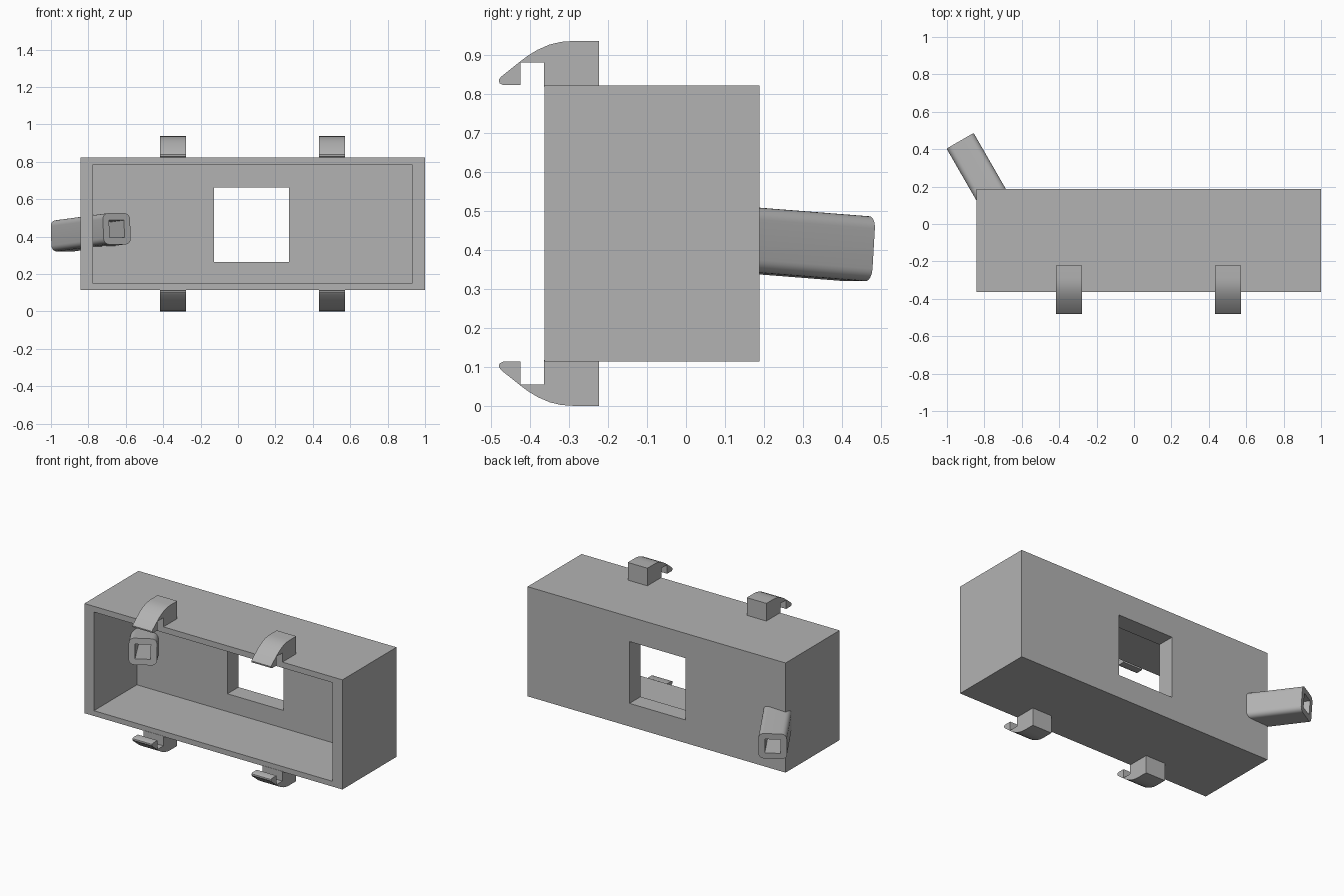
import bpy, bmesh, math
from mathutils import Vector, Matrix

cube = bpy.data.objects.get("Cube")
if cube:
    bpy.data.objects.remove(cube, do_unlink=True)

GREY = (0.45, 0.45, 0.45, 1)
mat = bpy.data.materials.new("plain grey")
mat.use_nodes = True
mat.diffuse_color = GREY
mat.node_tree.nodes["Principled BSDF"].inputs["Base Color"].default_value = GREY


def finish(name, bm):
    bmesh.ops.recalc_face_normals(bm, faces=bm.faces)
    mesh = bpy.data.meshes.new(name)
    bm.to_mesh(mesh)
    bm.free()
    mesh.materials.append(mat)
    obj = bpy.data.objects.new(name, mesh)
    bpy.context.collection.objects.link(obj)
    return obj


def box(name, lo, hi):
    lo, hi = Vector(lo), Vector(hi)
    bm = bmesh.new()
    bmesh.ops.create_cube(bm, size=1)
    bmesh.ops.scale(bm, vec=hi - lo, verts=bm.verts)
    bmesh.ops.translate(bm, vec=(lo + hi) / 2, verts=bm.verts)
    return finish(name, bm)


def cut(target, cutter):
    mod = target.modifiers.new("cut", "BOOLEAN")
    mod.operation = "DIFFERENCE"
    mod.solver = "EXACT"
    mod.object = cutter
    cutter.hide_render = True
    cutter.hide_viewport = True


def smooth(obj):
    bpy.ops.object.select_all(action="DESELECT")
    bpy.context.view_layer.objects.active = obj
    obj.select_set(True)
    bpy.ops.object.shade_smooth_by_angle(angle=math.radians(35))


# Square bar along an axis, with optionally rounded long edges
def bar(name, start, end, size, radius=0):
    start, end = Vector(start), Vector(end)
    axis = (end - start).normalized()
    side = axis.cross(Vector((0, 0, 1))).normalized()
    up = side.cross(axis)
    frame = Matrix((side, up, axis)).transposed().to_4x4()
    frame.translation = (start + end) / 2
    bm = bmesh.new()
    bmesh.ops.create_cube(bm, size=1)
    bmesh.ops.scale(bm, vec=(size, size, (end - start).length), verts=bm.verts)
    if radius:
        long_edges = [e for e in bm.edges
                      if abs(e.verts[0].co.z - e.verts[1].co.z) > size]
        bmesh.ops.bevel(bm, geom=long_edges, offset=radius, segments=6,
                        profile=0.5, affect="EDGES")
    bmesh.ops.transform(bm, matrix=frame, verts=bm.verts)
    return finish(name, bm)


# Housing open at the front, with a window in the thick back wall
housing = box("housing", (-0.843, -0.363, 0.115), (1, 0.188, 0.823))
cut(housing, box("cavity_cutter", (-0.775, -0.6, 0.149), (0.929, 0.075, 0.786)))
cut(housing, box("window_cutter", (-0.128, 0, 0.264), (0.272, 0.4, 0.663)))

# Hollow angled arm through the rear right corner
front_end = Vector((-0.648, -0.045, 0.442))
back_end = Vector((-0.927, 0.44, 0.404))
reach = (back_end - front_end) * 0.1
arm = bar("angled_arm", front_end, back_end, 0.167, 0.032)
smooth(arm)
bore = bar("bore_cutter", front_end - reach, back_end + reach, 0.092)
cut(arm, bore)
cut(housing, bore)

# Clip hooks, mirrored above and below the housing
MID_Z = 0.469
HOOK = [(-0.223, 0.82), (-0.223, 0.937), (-0.29, 0.937), (-0.32, 0.935),
        (-0.35, 0.928), (-0.38, 0.915), (-0.405, 0.9), (-0.425, 0.885),
        (-0.474, 0.846), (-0.48, 0.838), (-0.479, 0.829), (-0.47, 0.824),
        (-0.425, 0.824), (-0.425, 0.882), (-0.365, 0.882), (-0.365, 0.82)]


def hook(name, x, flip):
    bm = bmesh.new()
    pts = [(x - 0.07, y, 2 * MID_Z - z if flip else z) for y, z in HOOK]
    face = bm.faces.new([bm.verts.new(p) for p in pts])
    new = bmesh.ops.extrude_face_region(bm, geom=[face])["geom"]
    bmesh.ops.translate(bm, vec=(0.14, 0, 0),
                        verts=[v for v in new if isinstance(v, bmesh.types.BMVert)])
    smooth(finish(name, bm))


for side, x in (("right", -0.348), ("left", 0.502)):
    hook("upper_hook_" + side, x, False)
    hook("lower_hook_" + side, x, True)
